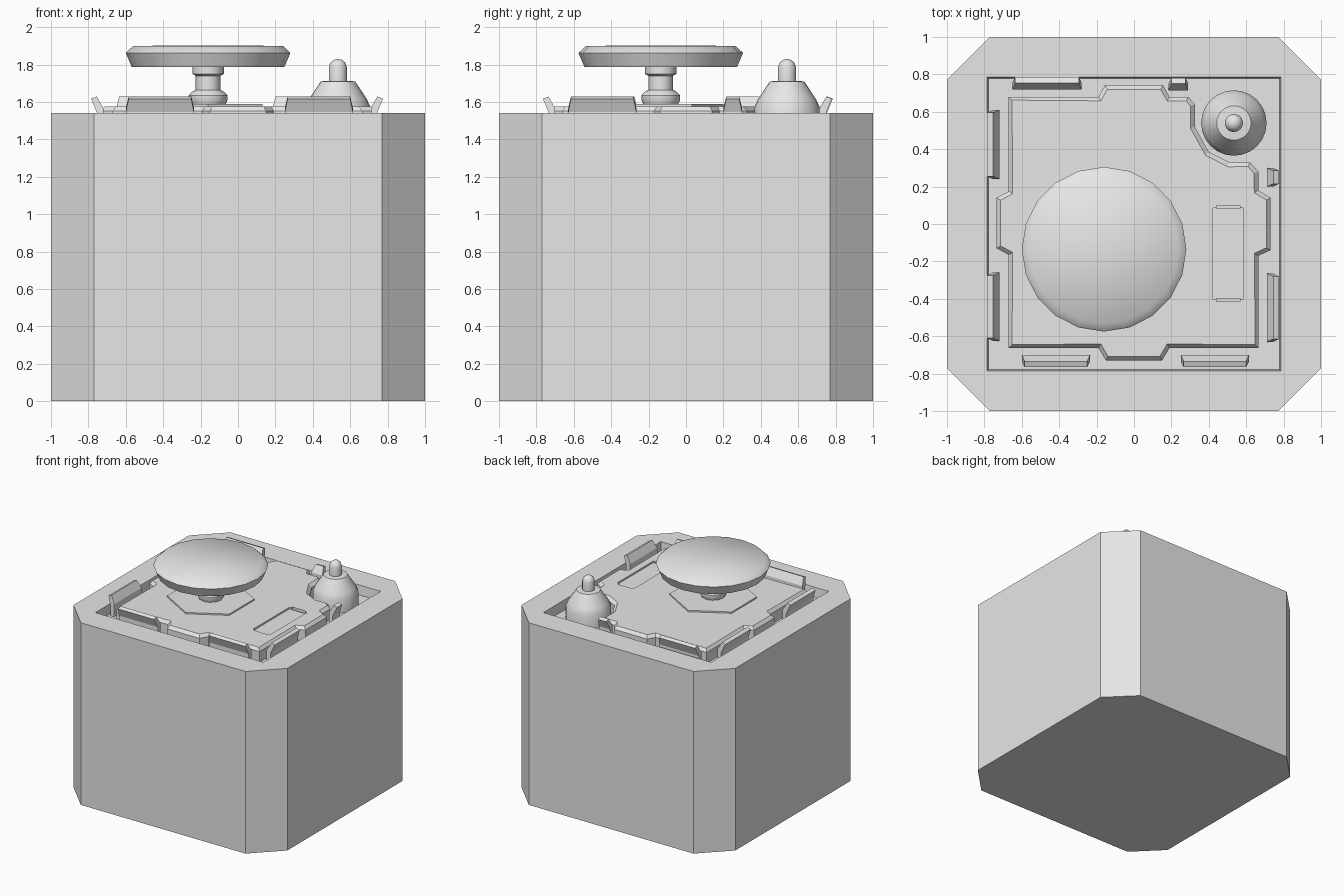
import bpy, bmesh, math
from mathutils import Vector, Matrix

if "Cube" in bpy.data.objects:
    bpy.data.objects.remove(bpy.data.objects["Cube"])

grey = bpy.data.materials.new("light_grey")
grey.diffuse_color = (0.8, 0.8, 0.8, 1)
grey.use_nodes = True
grey.node_tree.nodes["Principled BSDF"].inputs["Base Color"].default_value = grey.diffuse_color

FLOOR = 1.46      # bottom of the recess
RIM = 1.54        # top of the body
PLATE = 1.576     # top of the deck plate


def finish(bm, name, smooth=None):
    bmesh.ops.recalc_face_normals(bm, faces=bm.faces)
    me = bpy.data.meshes.new(name)
    bm.to_mesh(me)
    bm.free()
    ob = bpy.data.objects.new(name, me)
    bpy.context.collection.objects.link(ob)
    me.materials.append(grey)
    if smooth:
        bpy.ops.object.select_all(action='DESELECT')
        ob.select_set(True)
        bpy.context.view_layer.objects.active = ob
        bpy.ops.object.shade_smooth_by_angle(angle=math.radians(smooth))
    return ob


def prism(name, outline, z0, z1, bevel=0.0):
    """Extruded outline with an optional chamfer around the top."""
    bm = bmesh.new()
    face = bm.faces.new([bm.verts.new((x, y, z0)) for x, y in outline])
    ext = bmesh.ops.extrude_face_region(bm, geom=[face])["geom"]
    for v in ext:
        if isinstance(v, bmesh.types.BMVert):
            v.co.z = z1 - bevel
    bmesh.ops.recalc_face_normals(bm, faces=bm.faces)
    if bevel:
        top = max(bm.faces, key=lambda f: f.calc_center_median().z)
        bmesh.ops.inset_region(bm, faces=[top], thickness=bevel, depth=0)
        for v in top.verts:
            v.co.z = z1
    return finish(bm, name)


def lathe(name, profile, sides, centre, start=0.0, smooth=50):
    """Revolved (radius, height) profile; zero radius gives a pole."""
    bm = bmesh.new()
    rings = []
    for r, z in profile:
        if r == 0:
            rings.append([bm.verts.new((centre[0], centre[1], z))] * sides)
        else:
            angs = [start + math.tau * i / sides for i in range(sides)]
            rings.append([bm.verts.new((centre[0] + r * math.cos(a),
                                        centre[1] + r * math.sin(a), z)) for a in angs])
    for lo, hi in zip(rings, rings[1:]):
        for i in range(sides):
            j = (i + 1) % sides
            bm.faces.new(list(dict.fromkeys((lo[i], lo[j], hi[j], hi[i]))))
    return finish(bm, name, smooth)


# Body: chamfered block with a shallow square recess in the top
bm = bmesh.new()
low, high, lip, floor = [], [], [], []
for k in range(4):
    rot = Matrix.Rotation(k * math.pi / 2, 3, 'Z')
    for x, y in ((-0.77, -1), (0.77, -1)):
        low.append(bm.verts.new(rot @ Vector((x, y, 0))))
        high.append(bm.verts.new(rot @ Vector((x, y, RIM))))
    lip.append(bm.verts.new(rot @ Vector((-0.785, -0.785, RIM))))
    floor.append(bm.verts.new(rot @ Vector((-0.777, -0.777, FLOOR))))
bm.faces.new(low[::-1])
bm.faces.new(floor)
for i in range(8):
    j = (i + 1) % 8
    bm.faces.new((low[i], low[j], high[j], high[i]))
for k in range(4):
    n = (k + 1) % 4
    bm.faces.new((high[2 * k], high[2 * k + 1], lip[n], lip[k]))
    bm.faces.new((high[2 * k + 1], high[2 * n], lip[n]))
    bm.faces.new((lip[k], lip[n], floor[n], floor[k]))
finish(bm, "body")

# Deck plate with four tabs and a notch around the corner dome
plate = prism("deck_plate", [
    (-0.67, -0.663), (-0.19, -0.663), (-0.15, -0.73), (0.15, -0.73), (0.19, -0.663),
    (0.665, -0.663), (0.665, -0.17), (0.73, -0.14), (0.73, 0.14), (0.665, 0.18),
    (0.665, 0.28), (0.62, 0.33), (0.51, 0.33), (0.40, 0.385), (0.325, 0.52),
    (0.325, 0.64), (0.29, 0.68), (0.19, 0.68), (0.155, 0.742), (-0.155, 0.742),
    (-0.19, 0.68), (-0.67, 0.68), (-0.67, 0.175), (-0.735, 0.14), (-0.735, -0.13),
    (-0.67, -0.165)], FLOOR, PLATE, 0.025)

# Slot sunk into the deck plate, with a lower notch at each end
for x0, x1, y0, y1, z in ((0.422, 0.586, -0.40, 0.085, 1.562),
                          (0.44, 0.566, -0.415, -0.399, 1.55),
                          (0.44, 0.566, 0.084, 0.10, 1.55)):
    cutter = prism("slot_cutter", [(x0, y0), (x1, y0), (x1, y1), (x0, y1)], z, 1.7)
    cutter.hide_render = True
    bpy.context.view_layer.objects.active = plate
    mod = plate.modifiers.new("slot", 'BOOLEAN')
    mod.operation, mod.object, mod.solver = 'DIFFERENCE', cutter, 'EXACT'
    bpy.ops.object.modifier_apply(modifier=mod.name)
    bpy.data.objects.remove(cutter)


# Clips: outward-leaning bars around the edge of the recess
def clip(name, side, a, b, reach):
    """side counts quarter turns from the front; a..b is the span along that side."""
    section = [(0.03, FLOOR), (0.03, 1.545), (0.0, 1.617), (0.03, 1.629),
               (0.065, 1.567), (0.065, FLOOR)]
    bm = bmesh.new()
    rot = Matrix.Rotation(side * math.pi / 2, 3, 'Z')
    ends = []
    for x, s in ((a, 1), (b, -1)):
        ends.append([bm.verts.new(rot @ Vector((x + (s * 0.015 if i in (2, 3) else 0),
                                                d - reach, z)))
                     for i, (d, z) in enumerate(section)])
    n = len(section)
    for e in ends:
        bm.faces.new(e)
    for i in range(n):
        j = (i + 1) % n
        bm.faces.new((ends[0][i], ends[0][j], ends[1][j], ends[1][i]))
    finish(bm, name)


for i, (side, a, b, reach) in enumerate((
        (0, -0.60, -0.235, 0.765), (0, 0.25, 0.615, 0.765),      # front
        (1, -0.63, -0.265, 0.775), (1, 0.20, 0.30, 0.775),       # right
        (2, 0.28, 0.65, 0.785), (2, -0.29, -0.185, 0.78),        # back
        (3, -0.61, -0.24, 0.785), (3, 0.26, 0.625, 0.785))):     # left
    clip(f"edge_clip_{i + 1}", side, a, b, reach)

# Dish on its stem and hexagonal pad
C = (-0.16, -0.135)
hexagon = [(C[0] + 0.335 * math.cos(t), C[1] + 0.335 * math.sin(t))
           for t in (math.radians(30 + 60 * i) for i in range(6))]
prism("stem_pad", hexagon, PLATE - 0.01, 1.588)
lathe("stem", [(0, 1.58), (0.09, 1.58), (0.104, 1.61), (0.104, 1.635), (0.085, 1.655),
               (0.066, 1.665), (0.066, 1.74), (0.084, 1.75), (0.084, 1.80), (0, 1.80)],
      12, C, smooth=40)
lathe("dish", [(0, 1.787), (0.408, 1.787), (0.44, 1.862), (0.40, 1.90), (0, 1.902)],
      20, C, math.pi / 2)

# Corner dome with a rounded knob
lathe("corner_dome", [(0, FLOOR), (0.175, FLOOR), (0.175, 1.57), (0.155, 1.615),
                      (0.092, 1.71), (0.048, 1.713), (0.048, 1.785), (0.04, 1.81),
                      (0.022, 1.825), (0, 1.83)], 24, (0.534, 0.54), smooth=45)
